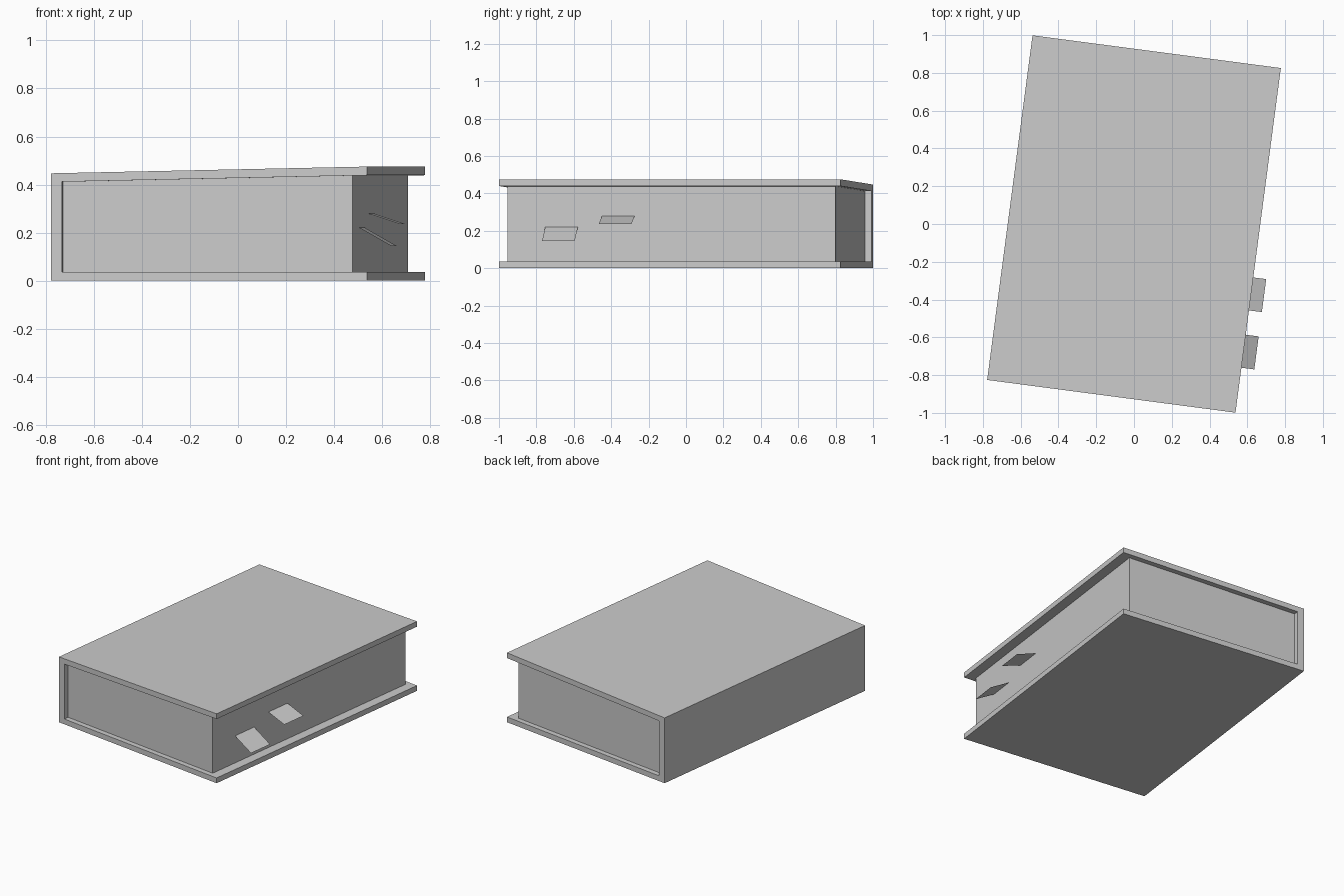
import bpy
import bmesh
import math
from mathutils import Matrix

cube = bpy.data.objects.get("Cube")
if cube:
    bpy.data.objects.remove(cube, do_unlink=True)

grey = bpy.data.materials.new("light grey")
grey.use_nodes = True
colour = (0.6, 0.6, 0.6, 1)
grey.diffuse_color = colour
grey.node_tree.nodes["Principled BSDF"].inputs["Base Color"].default_value = colour

TURN = Matrix.Rotation(math.radians(-7.5), 4, "Z")
HALF_W, HALF_L = 0.663, 0.92      # half width and half length of the cover
BOARD, SPINE = 0.036, 0.045       # board and spine thickness
LOW, HIGH = 0.447, 0.475          # height at the spine and at the fore edge
PAGE_EDGE = HALF_W - 0.065
PAGE_LEN = HALF_L - 0.035


def top(x):
    """Height of the sloping top board at x."""
    return LOW + (HIGH - LOW) * (x + HALF_W) / (2 * HALF_W)


def finish(name, bm):
    bmesh.ops.transform(bm, matrix=TURN, verts=bm.verts)
    mesh = bpy.data.meshes.new(name)
    bm.to_mesh(mesh)
    bm.free()
    mesh.materials.append(grey)
    obj = bpy.data.objects.new(name, mesh)
    bpy.context.collection.objects.link(obj)


def extrude_profile(name, profile, half_length):
    """Extrude an x-z profile along the length of the book."""
    bm = bmesh.new()
    face = bm.faces.new([bm.verts.new((x, -half_length, z)) for x, z in profile])
    new = bmesh.ops.extrude_face_region(bm, geom=[face])["geom"]
    verts = [v for v in new if isinstance(v, bmesh.types.BMVert)]
    bmesh.ops.translate(bm, verts=verts, vec=(0, 2 * half_length, 0))
    bmesh.ops.recalc_face_normals(bm, faces=bm.faces)
    finish(name, bm)


# C-shaped cover: bottom board, spine and sloping top board
inner = -HALF_W + SPINE
extrude_profile("cover", [
    (-HALF_W, 0), (HALF_W, 0), (HALF_W, BOARD), (inner, BOARD),
    (inner, top(inner) - BOARD), (HALF_W, HIGH - BOARD),
    (HALF_W, HIGH), (-HALF_W, LOW)], HALF_L)

# Page block, set back from the cover edges
extrude_profile("pages", [
    (inner, BOARD), (PAGE_EDGE, BOARD),
    (PAGE_EDGE, top(PAGE_EDGE) - BOARD), (inner, top(inner) - BOARD)], PAGE_LEN)


# Paper tabs drooping from the fore edge
def tab(name, y, z_in, z_out):
    bm = bmesh.new()
    x_out, y_end = PAGE_EDGE + 0.134, y + 0.176
    bm.faces.new([bm.verts.new(p) for p in (
        (PAGE_EDGE, y, z_in), (x_out, y, z_out),
        (x_out, y_end, z_out), (PAGE_EDGE, y_end, z_in))])
    finish(name, bm)


tab("front_bookmark", -0.68, 0.221, 0.145)
tab("rear_bookmark", -0.374, 0.279, 0.235)
